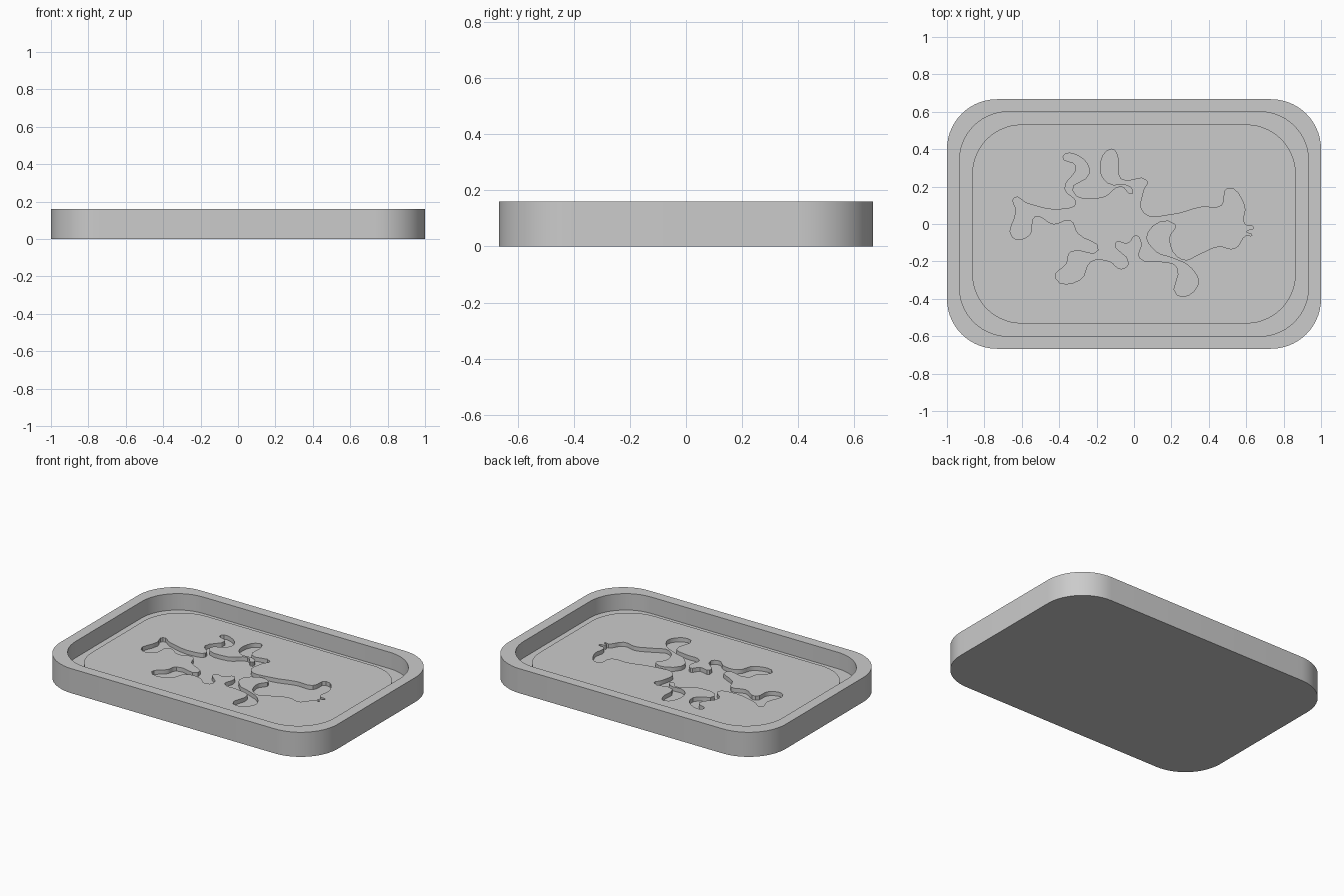
import bpy
import bmesh
import math

cube = bpy.data.objects.get("Cube")
if cube:
    bpy.data.objects.remove(cube, do_unlink=True)

HEIGHT = 0.16
FLOOR = 0.053
PLATE_TOP = 0.08

# One plain grey material for everything
grey = bpy.data.materials.new("plain_grey")
grey.use_nodes = True
colour = (0.6, 0.6, 0.6, 1)
grey.diffuse_color = colour
grey.node_tree.nodes["Principled BSDF"].inputs["Base Color"].default_value = colour


def rounded_rectangle(half_x, half_y, radius, steps=14):
    """Counter-clockwise outline made of four corner arcs."""
    outline = []
    for corner, (sx, sy) in enumerate([(1, 1), (-1, 1), (-1, -1), (1, -1)]):
        for i in range(steps + 1):
            angle = (corner + i / steps) * math.pi / 2
            outline.append((sx * (half_x - radius) + radius * math.cos(angle),
                            sy * (half_y - radius) + radius * math.sin(angle)))
    return outline


def finish(name, mesh):
    """Link a mesh as a named object with material and sharp-edged smoothing."""
    obj = bpy.data.objects.new(name, mesh)
    bpy.context.collection.objects.link(obj)
    mesh.materials.clear()
    mesh.materials.append(grey)
    bpy.ops.object.select_all(action="DESELECT")
    obj.select_set(True)
    bpy.context.view_layer.objects.active = obj
    bpy.ops.object.shade_smooth_by_angle(angle=math.radians(30))
    return obj


# Tray: outer wall, rim, inner wall and sunken floor, lofted from four loops
outer = rounded_rectangle(1, 0.667, 0.267)
inner = rounded_rectangle(0.933, 0.6, 0.26)
bm = bmesh.new()
loops = [[bm.verts.new((x, y, z)) for x, y in outline]
         for outline, z in [(outer, 0), (outer, HEIGHT), (inner, HEIGHT), (inner, FLOOR)]]
for lower, upper in zip(loops, loops[1:]):
    for i in range(len(lower)):
        j = (i + 1) % len(lower)
        bm.faces.new((lower[i], lower[j], upper[j], upper[i]))
bm.faces.new(loops[0][::-1])
bm.faces.new(loops[-1])
bmesh.ops.recalc_face_normals(bm, faces=bm.faces)
tray_mesh = bpy.data.meshes.new("tray")
bm.to_mesh(tray_mesh)
bm.free()
finish("tray", tray_mesh)

# Animal silhouette: tail, hind legs, belly, front leg, head, back, upper legs
silhouette = [
    (-.64, .14), (-.63, .07), (-.65, -.07), (-.56, -.06), (-.53, .04), (-.43, .0),
    (-.34, .02), (-.3, -.05), (-.19, -.14), (-.34, -.15), (-.36, -.21), (-.42, -.29),
    (-.29, -.3), (-.23, -.2), (-.13, -.2), (-.07, -.24), (-.03, -.21), (-.1, -.1),
    (-.03, -.1), (.01, -.06), (.04, -.1), (.03, -.18), (.14, -.2), (.23, -.23),
    (.23, -.38), (.34, -.33), (.31, -.24), (.2, -.18), (.12, -.15), (.07, -.05),
    (.22, .0), (.19, -.08), (.26, -.19), (.35, -.16), (.45, -.12), (.54, -.13),
    (.6, -.06), (.63, -.06), (.6, -.04), (.64, -.02), (.59, .0), (.59, .1),
    (.5, .19), (.47, .1), (.36, .09), (.2, .05), (.05, .06), (.05, .18),
    (.07, .23), (-.07, .24), (-.09, .37), (-.12, .4), (-.18, .31), (-.14, .22),
    (-.02, .2), (-.01, .16), (-.07, .2), (-.17, .14), (-.33, .18), (-.24, .27),
    (-.29, .36), (-.38, .36), (-.31, .31), (-.37, .19), (-.31, .11), (-.37, .08),
    (-.57, .11),
]


def add_spline(curve, points, handle):
    """Closed Bezier outline through the given points."""
    spline = curve.splines.new("BEZIER")
    spline.bezier_points.add(len(points) - 1)
    for bezier, (x, y) in zip(spline.bezier_points, points):
        bezier.co = (x, y, 0)
        bezier.handle_left_type = bezier.handle_right_type = handle
    spline.use_cyclic_u = True
    spline.resolution_u = 4 if handle == "AUTO" else 1


# Inset plate: raised panel with the silhouette cut through to the tray floor
curve = bpy.data.curves.new("plate_outline", "CURVE")
curve.dimensions = "2D"
curve.fill_mode = "BOTH"
add_spline(curve, rounded_rectangle(0.865, 0.532, 0.265), "VECTOR")
add_spline(curve, silhouette, "AUTO")
thickness = PLATE_TOP - FLOOR + 0.006
curve.extrude = thickness / 2
outline_obj = bpy.data.objects.new("plate_outline", curve)
bpy.context.collection.objects.link(outline_obj)
bpy.context.view_layer.update()
depsgraph = bpy.context.evaluated_depsgraph_get()
plate_mesh = bpy.data.meshes.new_from_object(outline_obj.evaluated_get(depsgraph))
bpy.data.objects.remove(outline_obj, do_unlink=True)

# Weld the cap and wall seams so that the plate is one solid
bm = bmesh.new()
bm.from_mesh(plate_mesh)
bmesh.ops.remove_doubles(bm, verts=bm.verts, dist=0.0001)
bmesh.ops.recalc_face_normals(bm, faces=bm.faces)
bmesh.ops.translate(bm, verts=bm.verts, vec=(0, 0, PLATE_TOP - thickness / 2))
bm.to_mesh(plate_mesh)
bm.free()
finish("silhouette_plate", plate_mesh)
